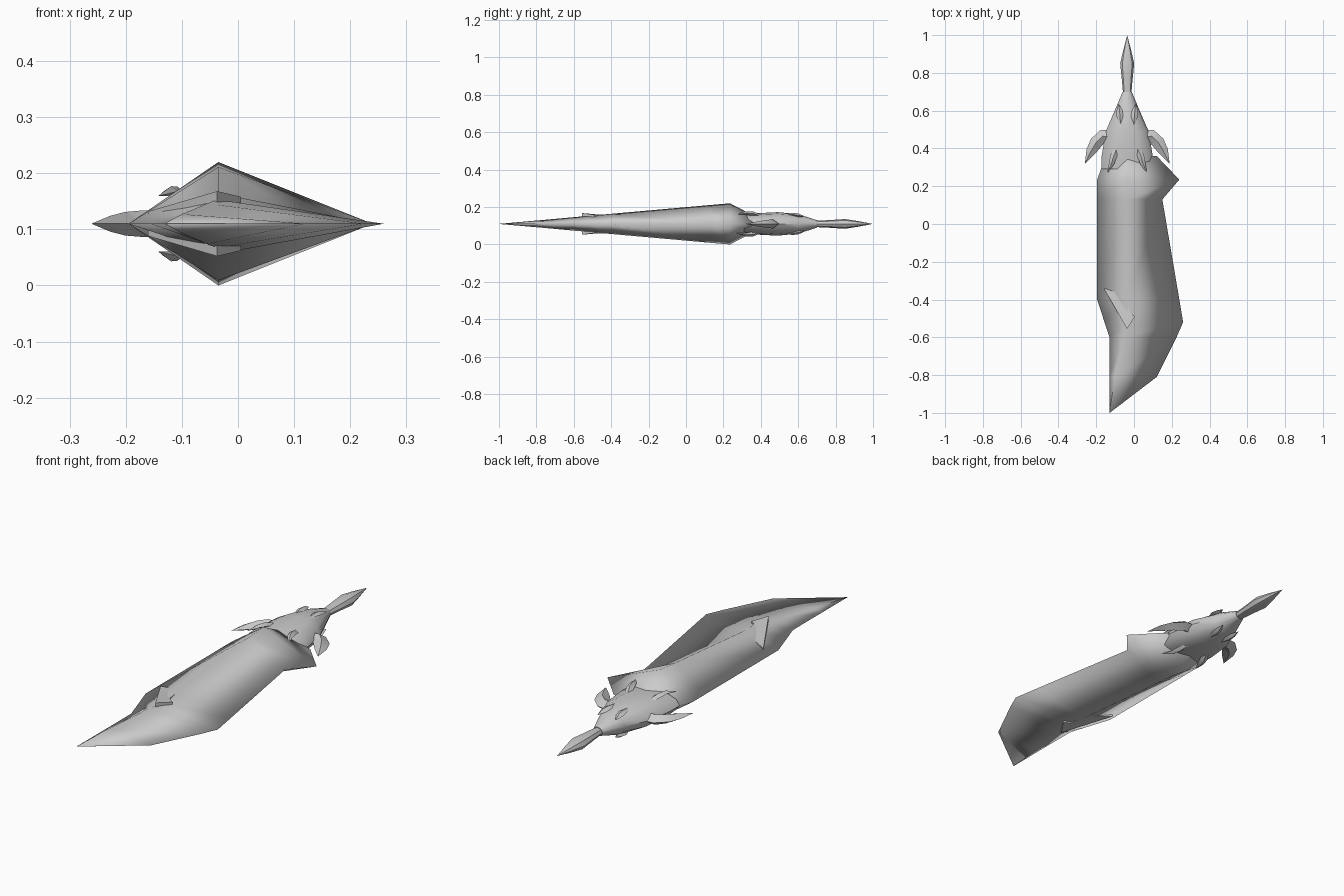
import bpy, bmesh, math
from mathutils import Vector

if "Cube" in bpy.data.objects:
    bpy.data.objects.remove(bpy.data.objects["Cube"])

MID_X, MID_Z = -0.036, 0.11

metal = bpy.data.materials.new("light grey")
metal.diffuse_color = (0.6, 0.6, 0.6, 1)
metal.use_nodes = True
metal.node_tree.nodes["Principled BSDF"].inputs["Base Color"].default_value = metal.diffuse_color


def finish(name, bm, angle=None):
    bmesh.ops.remove_doubles(bm, verts=bm.verts, dist=0.0005)
    bmesh.ops.recalc_face_normals(bm, faces=bm.faces)
    mesh = bpy.data.meshes.new(name)
    bm.to_mesh(mesh)
    bm.free()
    mesh.materials.append(metal)
    ob = bpy.data.objects.new(name, mesh)
    bpy.context.collection.objects.link(ob)
    bpy.ops.object.select_all(action='DESELECT')
    ob.select_set(True)
    bpy.context.view_layer.objects.active = ob
    if angle is None:
        bpy.ops.object.shade_smooth()
    else:
        bpy.ops.object.shade_smooth_by_angle(angle=math.radians(angle))
    return ob


def loft(name, rings, angle=None):
    """Skin closed rings of equal length and cap both ends."""
    bm = bmesh.new()
    vs = [[bm.verts.new(p) for p in ring] for ring in rings]
    n = len(rings[0])
    for a, b in zip(vs, vs[1:]):
        for i in range(n):
            j = (i + 1) % n
            bm.faces.new((a[i], a[j], b[j], b[i]))
    bm.faces.new(vs[0])
    bm.faces.new(vs[-1])
    bmesh.ops.dissolve_degenerate(bm, dist=0.0004, edges=bm.edges)
    return finish(name, bm, angle)


def tube(name, stations, sides, angle=None):
    """Stations are x, y, z, half width, half thickness along a path in plan."""
    rings = []
    for k, (x, y, z, w, t) in enumerate(stations):
        a = stations[max(k - 1, 0)]
        b = stations[min(k + 1, len(stations) - 1)]
        d = Vector((b[0] - a[0], b[1] - a[1], 0)).normalized()
        side = Vector((-d.y, d.x, 0))
        ring = []
        for i in range(sides):
            c = 2 * math.pi * i / sides
            ring.append(Vector((x, y, z)) + side * w * math.cos(c)
                        + Vector((0, 0, t * math.sin(c))))
        rings.append(ring)
    return loft(name, rings, angle)


# Blade: y, left edge, ridge, right edge, half height
blade = [(-1.0, -.131, -.13, -.129, .0003), (-.81, -.13, -.10, .12, .017),
         (-.6, -.13, -.055, .225, .036), (-.52, -.156, -.037, .26, .043),
         (-.4, -.195, -.035, .24, .054), (.13, -.195, -.035, .15, .101),
         (.235, -.195, -.035, .24, .11), (.36, -.15, -.035, .12, .045)]
loft("blade", [[(l, y, MID_Z), (m, y, MID_Z + h), (r, y, MID_Z), (m, y, MID_Z - h)]
               for y, l, m, r, h in blade])

# Guard, grip neck and pommel spike
tube("guard", [(MID_X, y, MID_Z, w, t) for y, w, t in
               [(.29, .135, .048), (.36, .135, .056), (.49, .114, .063),
                (.60, .066, .052), (.70, .024, .020)]], 12, 40)
tube("pommel", [(MID_X, y, MID_Z, w, t) for y, w, t in
                [(.69, .022, .017), (.76, .028, .020), (.85, .037, .026),
                 (.92, .021, .015), (1.0, .0005, .0005)]], 8, 40)

for sx, side in ((-1, "left"), (1, "right")):
    # Side hooks sweeping forward
    hook = [(.085, .46, .04, .022), (.130, .465, .034, .024), (.165, .43, .034, .021),
            (.192, .385, .026, .014), (.224, .32, .0005, .0005)]
    tube("side_hook_" + side,
         [(MID_X + sx * x, y, MID_Z, w, t) for x, y, w, t in hook], 4, 50)
    for sz, level in ((1, "upper"), (-1, "lower")):
        # Small claws over the front of the guard
        claw = [(.055, .40, .040, .012, .010), (.072, .36, .054, .018, .012),
                (.083, .32, .058, .014, .009), (.105, .27, .050, .0005, .0005)]
        tube(f"{level}_claw_{side}",
             [(MID_X + sx * x, y, MID_Z + sz * z, w, t) for x, y, z, w, t in claw], 4, 50)
        # Collar scales at the back of the guard
        scale = [(.035, .52, .050, .004, .003), (.038, .57, .051, .018, .008),
                 (.041, .60, .046, .016, .010), (.046, .635, .040, .0005, .0005)]
        tube(f"{level}_scale_{side}",
             [(MID_X + sx * x, y, MID_Z + sz * z, w, t) for x, y, z, w, t in scale], 4, 50)

# Raised barbs on both flats of the blade
barb = [(-.16, -.34, .022), (-.035, -.38, .05), (-.022, -.47, .05),
        (.005, -.49, .048), (-.037, -.555, .058)]
for sz, level in ((1, "upper"), (-1, "lower")):
    bm = bmesh.new()
    top = [bm.verts.new((x, y, MID_Z + sz * z)) for x, y, z in barb]
    base = [bm.verts.new((x, y, MID_Z + sz * (z - .02))) for x, y, z in barb]
    for i in range(5):
        j = (i + 1) % 5
        bm.faces.new((top[i], top[j], base[j], base[i]))
    for loop in (top, base):
        bm.faces.new((loop[0], loop[1], loop[2]))
        bm.faces.new((loop[0], loop[2], loop[4]))
        bm.faces.new((loop[2], loop[3], loop[4]))
    finish(level + "_blade_barb", bm, 30)
